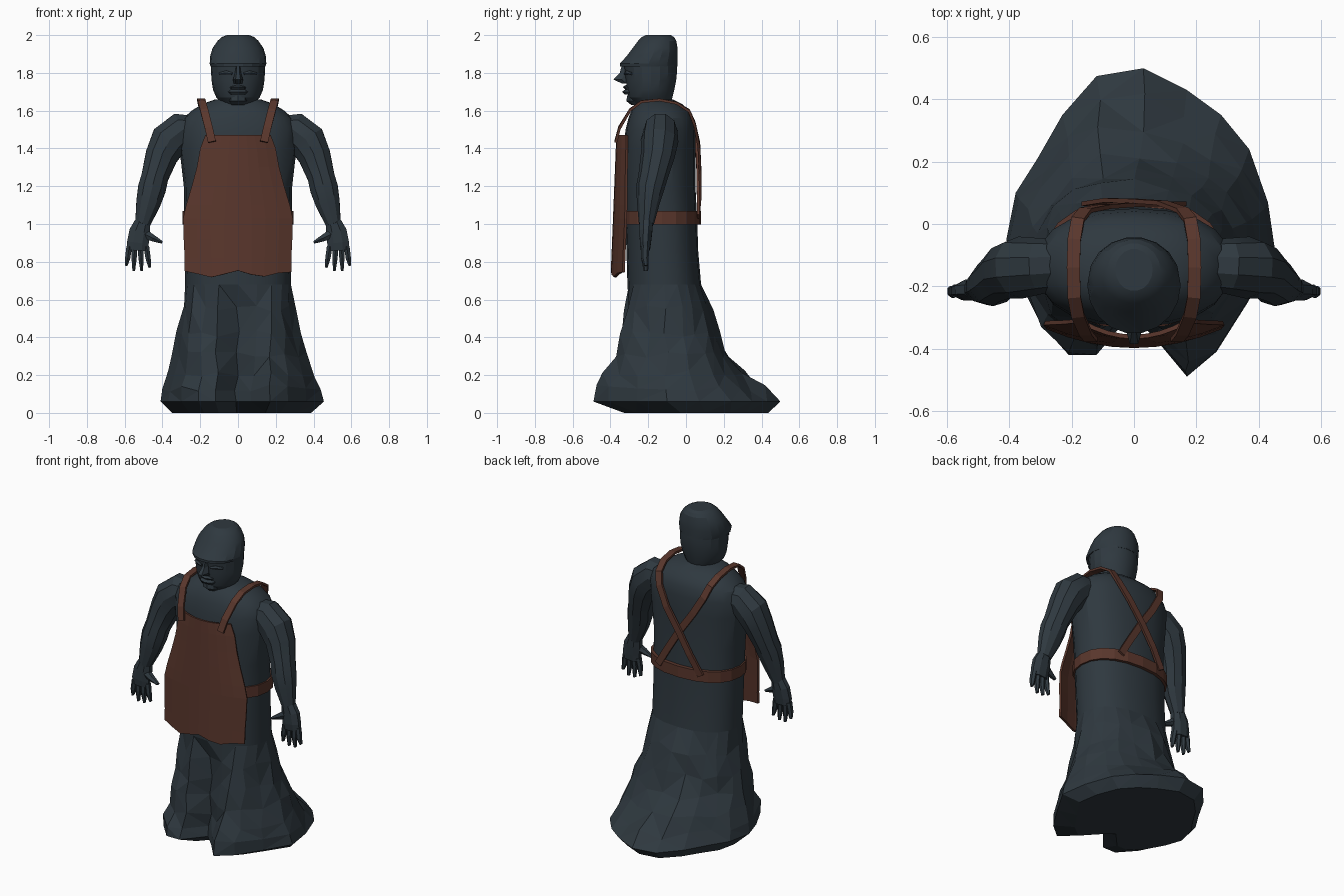
import bpy, bmesh, math, random
from mathutils import Vector

random.seed(4)
cube = bpy.data.objects.get("Cube")
if cube:
    bpy.data.objects.remove(cube)


def material(name, rgb):
    m = bpy.data.materials.new(name)
    m.use_nodes = True
    m.diffuse_color = (*rgb, 1)
    bsdf = next(n for n in m.node_tree.nodes if n.type == 'BSDF_PRINCIPLED')
    bsdf.inputs["Base Color"].default_value = (*rgb, 1)
    bsdf.inputs["Roughness"].default_value = 0.9
    return m


SLATE = material("dark slate", (0.028, 0.040, 0.050))
LEATHER = material("brown leather", (0.100, 0.037, 0.025))


def make(name, bm, mat, smooth=None):
    bmesh.ops.recalc_face_normals(bm, faces=bm.faces)
    me = bpy.data.meshes.new(name)
    bm.to_mesh(me)
    bm.free()
    me.materials.append(mat)
    ob = bpy.data.objects.new(name, me)
    bpy.context.scene.collection.objects.link(ob)
    if smooth:
        bpy.ops.object.select_all(action='DESELECT')
        ob.select_set(True)
        bpy.context.view_layer.objects.active = ob
        bpy.ops.object.shade_smooth_by_angle(angle=math.radians(smooth))
    return ob


def loft(rings, bm=None):
    """Skin a list of point rings and cap both ends."""
    bm = bm or bmesh.new()
    rows = [[bm.verts.new(p) for p in ring] for ring in rings]
    n = len(rows[0])
    for a, b in zip(rows, rows[1:]):
        for i in range(n):
            j = (i + 1) % n
            bm.faces.new((a[i], a[j], b[j], b[i]))
    bm.faces.new(rows[0][::-1])
    bm.faces.new(rows[-1])
    return bm


def section(z, half, front, back, n=20, power=2.0):
    """Horizontal rounded section between a front and a back depth."""
    pts, cy, ry = [], (front + back) / 2, (back - front) / 2
    for k in range(n):
        a = 2 * math.pi * k / n
        c, s = math.cos(a), math.sin(a)
        pts.append(Vector((half * math.copysign(abs(c) ** (2 / power), c),
                           cy + ry * math.copysign(abs(s) ** (2 / power), s), z)))
    return pts


def tube(path, n=8, bm=None):
    """Loft ovals (x, y, z, radius across, radius in depth) along a path."""
    rings, pts = [], [Vector(p[:3]) for p in path]
    for i, p in enumerate(pts):
        t = (pts[min(i + 1, len(pts) - 1)] - pts[max(i - 1, 0)]).normalized()
        side = t.cross(Vector((0, 1, 0))).normalized()
        deep = side.cross(t)
        rings.append([p + side * path[i][3] * math.cos(2 * math.pi * (k + .5) / n)
                      + deep * path[i][4] * math.sin(2 * math.pi * (k + .5) / n)
                      for k in range(n)])
    return loft(rings, bm)


# Torso
torso = [(.68, .28, -.31, .08), (.85, .282, -.315, .065), (1.0, .285, -.32, .06),
         (1.2, .287, -.33, .05), (1.4, .31, -.33, .05), (1.5, .315, -.32, .05),
         (1.56, .29, -.305, .04), (1.60, .245, -.29, .02), (1.635, .19, -.265, -.02),
         (1.66, .12, -.24, -.07)]
make("torso", loft([section(*r, power=2.3) for r in torso]), SLATE, 25)

# Skirt: the waist section blends into a ragged, trailing hem
hem = [(.455, -.10), (.43, .07), (.37, .24), (.28, .35), (.17, .43), (.03, .50),
       (-.12, .475), (-.23, .35), (-.31, .21), (-.38, .10), (-.41, -.05), (-.37, -.18),
       (-.30, -.32), (-.21, -.42), (-.12, -.42), (-.01, -.29), (.07, -.37),
       (.17, -.49), (.265, -.41), (.36, -.26)]
waist = section(0, .28, -.31, .08, power=2.3)
skirt = [[Vector((x * .85, y * .77 + .05, 0)) for x, y in hem]]
for z, tx, ty, by in [(.06, 1, 1, 1), (.13, .87, .92, .79), (.21, .72, .72, .55),
                      (.31, .52, .50, .35), (.42, .30, .28, .20), (.55, .12, .12, .12),
                      (.68, 0, 0, 0)]:
    ring = []
    for k, (w, h) in enumerate(zip(waist, hem)):
        t = by if h[1] > 0 else ty
        if k == 15:
            t = -.5 * (1 - t) * (t > 0) + t
        j = .018 if .1 < z < .6 else 0
        y = w.y + (h[1] - w.y) * t + random.uniform(-j, j)
        if k == 15 and 0 < t < 1 or k == 15 and .1 < z < .6:
            y = -.27
        ring.append(Vector((w.x + (h[0] - w.x) * tx + random.uniform(-j, j) * .6, y,
                            z + random.uniform(-j, j))))
    skirt.append(ring)
bm = loft(skirt)
bmesh.ops.triangulate(bm, faces=[f for f in bm.faces if len(f.verts) == 4])
make("skirt", bm, SLATE)

# Head and cap
face = [(1.60, .06, -.25, -.09), (1.63, .08, -.27, -.08), (1.67, .115, -.305, -.07),
        (1.71, .132, -.315, -.06), (1.76, .14, -.32, -.05), (1.81, .143, -.325, -.045),
        (1.85, .143, -.33, -.045)]
make("head", loft([section(*r, n=18) for r in face]), SLATE, 20)
cap = [(1.835, .146, -.352, -.043), (1.85, .150, -.352, -.043), (1.89, .147, -.315, -.042),
       (1.93, .135, -.285, -.043), (1.97, .108, -.255, -.05), (1.99, .085, -.235, -.062),
       (2.0, .06, -.215, -.08)]
make("cap", loft([section(*r, n=18) for r in cap]), SLATE, 20)

# Nose, lips, chin and eyes
make("nose", loft([section(1.835, .013, -.345, -.29, 6), section(1.80, .016, -.355, -.29, 6),
                   section(1.765, .026, -.392, -.29, 6), section(1.745, .024, -.345, -.29, 6)]), SLATE)
make("lips", loft([section(1.685, .045, -.325, -.25, 8), section(1.70, .055, -.338, -.25, 8),
                   section(1.712, .05, -.322, -.25, 8), section(1.725, .05, -.335, -.25, 8),
                   section(1.735, .03, -.32, -.25, 8)]), SLATE)
make("chin", loft([section(1.63, .04, -.29, -.2, 8), section(1.65, .055, -.315, -.2, 8),
                   section(1.68, .05, -.312, -.2, 8)]), SLATE)
for s, side in ((1, "left"), (-1, "right")):
    make(side + "_eyelid", tube([(s * .03, -.318, 1.795, .008, .012), (s * .06, -.308, 1.80, .014, .014),
                                 (s * .095, -.285, 1.795, .008, .012)], 6), SLATE)

# Arms and hands
for s, side in ((1, "left"), (-1, "right")):
    def mirror(path):
        return [(s * p[0], *p[1:]) for p in path]
    make(side + "_arm", tube(mirror([
        (.22, -.13, 1.50, .075, .08), (.30, -.135, 1.495, .10, .09),
        (.365, -.14, 1.44, .105, .10), (.405, -.15, 1.36, .09, .09),
        (.44, -.175, 1.25, .075, .078), (.455, -.19, 1.19, .078, .075),
        (.475, -.20, 1.11, .068, .06), (.505, -.21, 1.0, .042, .04)]), 10), SLATE, 25)
    hand = tube(mirror([(.505, -.21, 1.01, .045, .038), (.52, -.212, .96, .06, .036),
                        (.53, -.215, .90, .062, .032), (.532, -.215, .86, .06, .026)]), 8)
    for top, tip, end in ((.485, .467, .77), (.517, .510, .752), (.548, .552, .752), (.576, .592, .78)):
        mid = (top + tip) / 2
        tube(mirror([(top, -.215, .88, .017, .022), (mid, -.218, .82, .016, .02),
                     (tip, -.212, end, .008, .012)]), 6, hand)
    tube(mirror([(.50, -.215, .95, .03, .026), (.45, -.225, .925, .02, .022),
                 (.402, -.23, .903, .008, .012)]), 6, hand)
    make(side + "_hand", hand, SLATE)

# Apron: a curved sheet with a zigzag lower edge
outline = [(1.47, .17), (1.40, .197), (1.30, .215), (1.20, .242), (1.10, .272), (1.03, .288),
           (.92, .285), (.82, .28), (.74, .28)]
zigzag = [.01, -.005, -.022, -.005, .013, -.008, -.018, 0, .005]
bm, rows = bmesh.new(), []
for r, (z, half) in enumerate(outline):
    row = []
    for c in range(9):
        u = c / 4 - 1
        y = -.362 - .03 * (1.47 - z) / .75 + .055 * u * u * (.6 + .5 * half / .28)
        row.append(bm.verts.new((u * half, y, z + (zigzag[c] if r == 8 else 0))))
    rows.append(row)
for a, b in zip(rows, rows[1:]):
    for i in range(8):
        bm.faces.new((a[i], b[i], b[i + 1], a[i + 1]))
apron = make("apron", bm, LEATHER)
mod = apron.modifiers.new("thickness", 'SOLIDIFY')
mod.thickness = .014
mod.offset = 0

# Belt
belt_rows = [section(z, h, f, b, power=2.3) for z, h, f, b in
             ((.998, .27, -.30, .05), (.998, .295, -.335, .08), (1.068, .295, -.335, .08),
              (1.068, .27, -.30, .05))]
make("belt", loft(belt_rows), LEATHER)


def ribbon(name, path, width=.042, thick=.014):
    """Flat strap lying on the body."""
    pts, rings = [Vector(p) for p in path], []
    for i, p in enumerate(pts):
        t = (pts[min(i + 1, len(pts) - 1)] - pts[max(i - 1, 0)]).normalized()
        out = Vector((0, p.y + .14, p.z - min(p.z, 1.5)))
        across = t.cross(out).normalized()
        up = across.cross(t).normalized()
        rings.append([p + across * a * width / 2 + up * b * thick / 2
                      for a, b in ((-1, -1), (1, -1), (1, 1), (-1, 1))])
    make(name, loft(rings), LEATHER)


# Shoulder straps, crossing on the back down to the belt
for s, side in ((1, "left"), (-1, "right")):
    lift = .006 * s
    ribbon(side + "_strap", [(s * .138, -.372, 1.435), (s * .155, -.352, 1.51), (s * .18, -.295, 1.605),
                             (s * .192, -.235, 1.648), (s * .195, -.14, 1.657), (s * .192, -.05, 1.64),
                             (s * .18, .015, 1.60), (s * .155, .045, 1.53), (s * .09, .062 + lift, 1.42),
                             (0, .068 + lift, 1.29), (s * -.08, .07 + lift, 1.16),
                             (s * -.15, .065, 1.04)])
